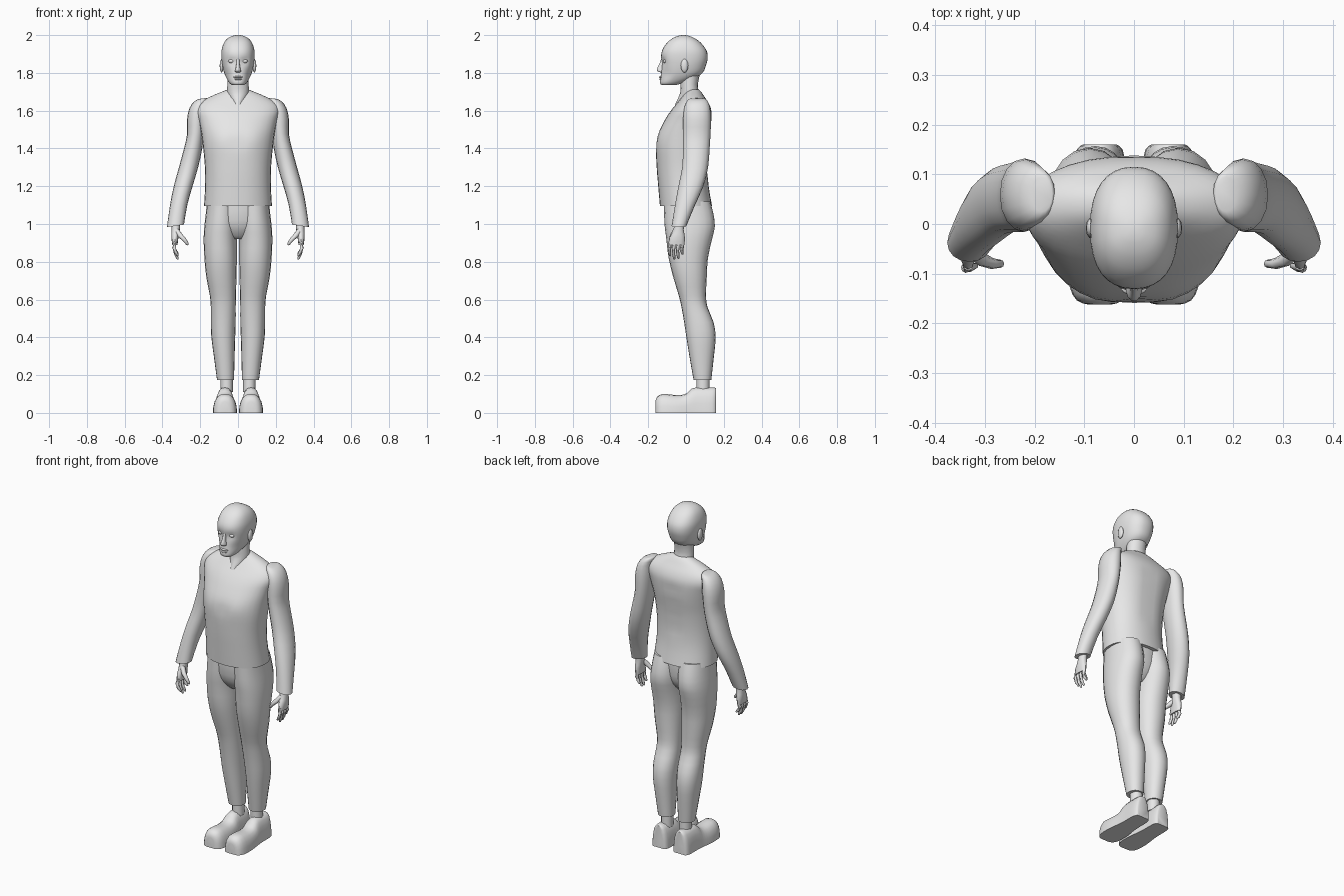
import bpy, bmesh, math
from mathutils import Vector

grey = bpy.data.materials.new("light_grey")
grey.diffuse_color = (0.8, 0.8, 0.8, 1)


def smooth_rows(rows, steps):
    """Catmull-Rom interpolation between rows of numbers."""
    out = []
    for i in range(len(rows) - 1):
        p0, p1 = rows[max(i - 1, 0)], rows[i]
        p2, p3 = rows[i + 1], rows[min(i + 2, len(rows) - 1)]
        for s in range(steps):
            t = s / steps
            out.append([0.5 * (2 * b + (c - a) * t + (2 * a - 5 * b + 4 * c - d) * t * t
                               + (3 * b - a - 3 * c + d) * t ** 3)
                        for a, b, c, d in zip(p0, p1, p2, p3)])
    out.append(list(rows[-1]))
    return out


def skin(name, rings, mirror=False, angle=50):
    """Bridge a list of closed point rings and cap both ends."""
    bm = bmesh.new()
    loops = [[bm.verts.new(p) for p in ring] for ring in rings]
    n = len(loops[0])
    for a, b in zip(loops, loops[1:]):
        for i in range(n):
            j = (i + 1) % n
            bm.faces.new((a[i], a[j], b[j], b[i]))
    bm.faces.new(loops[0])
    bm.faces.new(loops[-1])
    bmesh.ops.recalc_face_normals(bm, faces=bm.faces)
    mesh = bpy.data.meshes.new(name)
    bm.to_mesh(mesh)
    bm.free()
    mesh.materials.append(grey)
    ob = bpy.data.objects.new(name, mesh)
    bpy.context.collection.objects.link(ob)
    bpy.ops.object.select_all(action='DESELECT')
    ob.select_set(True)
    bpy.context.view_layer.objects.active = ob
    bpy.ops.object.shade_smooth_by_angle(angle=math.radians(angle))
    if mirror:
        ob.modifiers.new("mirror", 'MIRROR')
    return ob


def sup(v, power):
    return math.copysign(abs(v) ** (2 / power), v)


def body(name, rows, n=16, steps=2, power=2.2, mirror=False, dents=(), tilt=0):
    """Upright loft. Row: z, centre x, half width, front y, back y.
    Dent: x, y, z, radius, push along y."""
    rings = []
    for z, cx, rx, y0, y1 in smooth_rows(rows, steps):
        ring = []
        for i in range(n):
            a = 2 * math.pi * i / n
            dx = rx * sup(math.cos(a), power)
            p = Vector((cx + dx, (y0 + y1) / 2 + (y1 - y0) / 2 * sup(math.sin(a), power),
                        z + tilt * dx))
            push = sum(d * math.exp(-((p - Vector((x, y, zz))).length / r) ** 2)
                       for x, y, zz, r, d in dents)
            ring.append(p + Vector((0, push, 0)))
        rings.append(ring)
    return skin(name, rings, mirror)


def tube(name, pts, n=8, mirror=True):
    """Round tube. Point: x, y, z, radius."""
    rings = []
    for i, p in enumerate(pts):
        a, b = Vector(pts[max(i - 1, 0)][:3]), Vector(pts[min(i + 1, len(pts) - 1)][:3])
        q = (b - a).to_track_quat('Z', 'Y')
        rings.append([Vector(p[:3]) + q @ Vector((p[3] * math.cos(t), p[3] * math.sin(t), 0))
                      for t in (2 * math.pi * k / n for k in range(n))])
    return skin(name, rings, mirror, 70)


def blob(name, c, r, mirror=False):
    """Small ellipsoid."""
    rings = [[(c[0] + r[0] * math.sin(v) * math.cos(u), c[1] + r[1] * math.sin(v) * math.sin(u),
               c[2] + r[2] * math.cos(v)) for u in (2 * math.pi * k / 10 for k in range(10))]
             for v in (0.15 + (math.pi - 0.3) * k / 6 for k in range(7))]
    return skin(name, rings, mirror, 70)


# Head, with shallow eye sockets and cheeks
body("head", [
    (1.735, 0, 0.030, -0.128, -0.055), (1.745, 0, 0.044, -0.137, -0.020),
    (1.77, 0, 0.060, -0.136, 0.045), (1.80, 0, 0.073, -0.132, 0.088),
    (1.84, 0, 0.083, -0.128, 0.106), (1.88, 0, 0.088, -0.132, 0.115),
    (1.92, 0, 0.087, -0.126, 0.108), (1.96, 0, 0.074, -0.100, 0.078),
    (1.985, 0, 0.052, -0.068, 0.043), (1.997, 0, 0.025, -0.038, 0.012),
    (2.0, 0, 0.006, -0.018, -0.008)],
    n=32, steps=3, power=2.35,
    dents=[(s * 0.035, -0.125, 1.862, 0.02, 0.012) for s in (1, -1)]
    + [(s * 0.06, -0.10, 1.79, 0.03, 0.010) for s in (1, -1)])

# Face details
body("nose", [(1.803, 0, 0.011, -0.138, -0.11), (1.808, 0, 0.017, -0.150, -0.11),
              (1.818, 0, 0.014, -0.156, -0.11), (1.845, 0, 0.009, -0.143, -0.11),
              (1.878, 0, 0.008, -0.130, -0.11)], n=10)
blob("upper_lip", (0, -0.131, 1.778), (0.026, 0.012, 0.006))
blob("lower_lip", (0, -0.130, 1.767), (0.022, 0.012, 0.006))
blob("eye", (0.035, -0.110, 1.862), (0.017, 0.011, 0.010), True)
ear = blob("ear", (0.087, -0.008, 1.838), (0.010, 0.021, 0.036), True)

# Neck, flaring into the collar
body("neck", [(1.63, 0, 0.025, -0.060, 0.06), (1.67, 0, 0.050, -0.040, 0.075),
              (1.70, 0, 0.058, -0.030, 0.068), (1.74, 0, 0.056, -0.030, 0.063),
              (1.80, 0, 0.056, -0.030, 0.075)], power=2)

# Sweater torso, with chest, spine and waist shaping
body("sweater_torso", [
    (1.095, 0, 0.180, -0.138, 0.138), (1.20, 0, 0.174, -0.147, 0.120),
    (1.30, 0, 0.175, -0.155, 0.116), (1.40, 0, 0.184, -0.158, 0.122),
    (1.48, 0, 0.194, -0.144, 0.133), (1.55, 0, 0.208, -0.112, 0.138),
    (1.60, 0, 0.222, -0.080, 0.135), (1.64, 0, 0.205, -0.048, 0.120),
    (1.675, 0, 0.145, -0.020, 0.097), (1.70, 0, 0.085, 0.000, 0.080),
    (1.712, 0, 0.055, 0.015, 0.068)],
    n=32, steps=3,
    dents=[(0, 0.13, z, 0.04, -0.008) for z in (1.3, 1.38, 1.46, 1.54)]
    + [(s * 0.08, -0.14, 1.45, 0.06, -0.007) for s in (1, -1)]
    + [(0, -0.15, 1.43, 0.03, 0.006)])

# Sleeves
body("sleeve", [
    (1.665, 0.185, 0.020, 0.025, 0.095), (1.655, 0.195, 0.036, 0.008, 0.112),
    (1.62, 0.212, 0.045, -0.008, 0.126), (1.56, 0.220, 0.050, -0.015, 0.132),
    (1.48, 0.224, 0.046, -0.016, 0.130), (1.40, 0.238, 0.050, -0.016, 0.125),
    (1.30, 0.262, 0.053, -0.020, 0.117), (1.20, 0.290, 0.052, -0.040, 0.092),
    (1.10, 0.314, 0.047, -0.058, 0.048), (0.99, 0.331, 0.045, -0.076, 0.002)],
    mirror=True, tilt=-0.15, power=2.1)

# Hands: palm, fingers and thumb
body("palm", [(1.02, 0.328, 0.024, -0.062, -0.010), (0.97, 0.330, 0.022, -0.066, -0.012),
              (0.93, 0.334, 0.019, -0.086, -0.006), (0.89, 0.334, 0.014, -0.094, -0.008)],
     n=12, mirror=True)
for k, (name, tip) in enumerate([("index", 0.830), ("middle", 0.812),
                                 ("ring", 0.815), ("little", 0.838)]):
    y = -0.084 + 0.022 * k
    tube(name + "_finger", [(0.334, y, 0.905, 0.010), (0.338, y - 0.004, 0.875, 0.0105),
                            (0.331, y - 0.004, (0.875 + tip) / 2, 0.009),
                            (0.319, y, tip + 0.004, 0.006), (0.317, y, tip, 0.002)])
tube("thumb", [(0.325, -0.055, 0.965, 0.014), (0.305, -0.072, 0.938, 0.014),
               (0.285, -0.080, 0.918, 0.011), (0.268, -0.080, 0.895, 0.008),
               (0.264, -0.079, 0.888, 0.003)])

# Trousers: hip core and two legs that form the seat
body("trouser_hips", [(1.12, 0, 0.150, -0.115, 0.118), (1.02, 0, 0.150, -0.108, 0.115),
                      (0.96, 0, 0.110, -0.085, 0.095), (0.92, 0, 0.050, -0.05, 0.06)], n=24)
body("trouser_leg", [
    (1.12, 0.084, 0.080, -0.118, 0.128), (1.06, 0.086, 0.084, -0.116, 0.144),
    (0.99, 0.090, 0.088, -0.113, 0.153), (0.92, 0.094, 0.088, -0.104, 0.138),
    (0.82, 0.092, 0.086, -0.092, 0.116), (0.72, 0.088, 0.080, -0.068, 0.110),
    (0.62, 0.080, 0.069, -0.038, 0.106), (0.56, 0.078, 0.066, -0.024, 0.114),
    (0.48, 0.078, 0.066, -0.010, 0.146), (0.40, 0.078, 0.063, 0.002, 0.157),
    (0.30, 0.073, 0.055, 0.018, 0.148), (0.175, 0.066, 0.045, 0.040, 0.134)],
    n=20, power=2.15, mirror=True)

# Ankles
body("ankle", [(0.20, 0.060, 0.033, 0.055, 0.125), (0.11, 0.060, 0.033, 0.055, 0.125)],
     n=12, power=2, mirror=True)

# Shoes: flat-soled sections from toe to heel (y, half width, height)
shoe = smooth_rows([
    (-0.162, 0.024, 0.060), (-0.154, 0.046, 0.084), (-0.125, 0.061, 0.100),
    (-0.07, 0.064, 0.096), (-0.03, 0.061, 0.094), (0.005, 0.056, 0.104),
    (0.03, 0.053, 0.128), (0.07, 0.051, 0.136), (0.12, 0.051, 0.134),
    (0.15, 0.046, 0.134), (0.160, 0.034, 0.130)], 2)
skin("shoe", [[(0.069 + w * sup(math.cos(a), 2.6), y, h * max(0, sup(math.sin(a), 2.3)))
               for a in (2 * math.pi * k / 20 for k in range(20))] for y, w, h in shoe], True)
